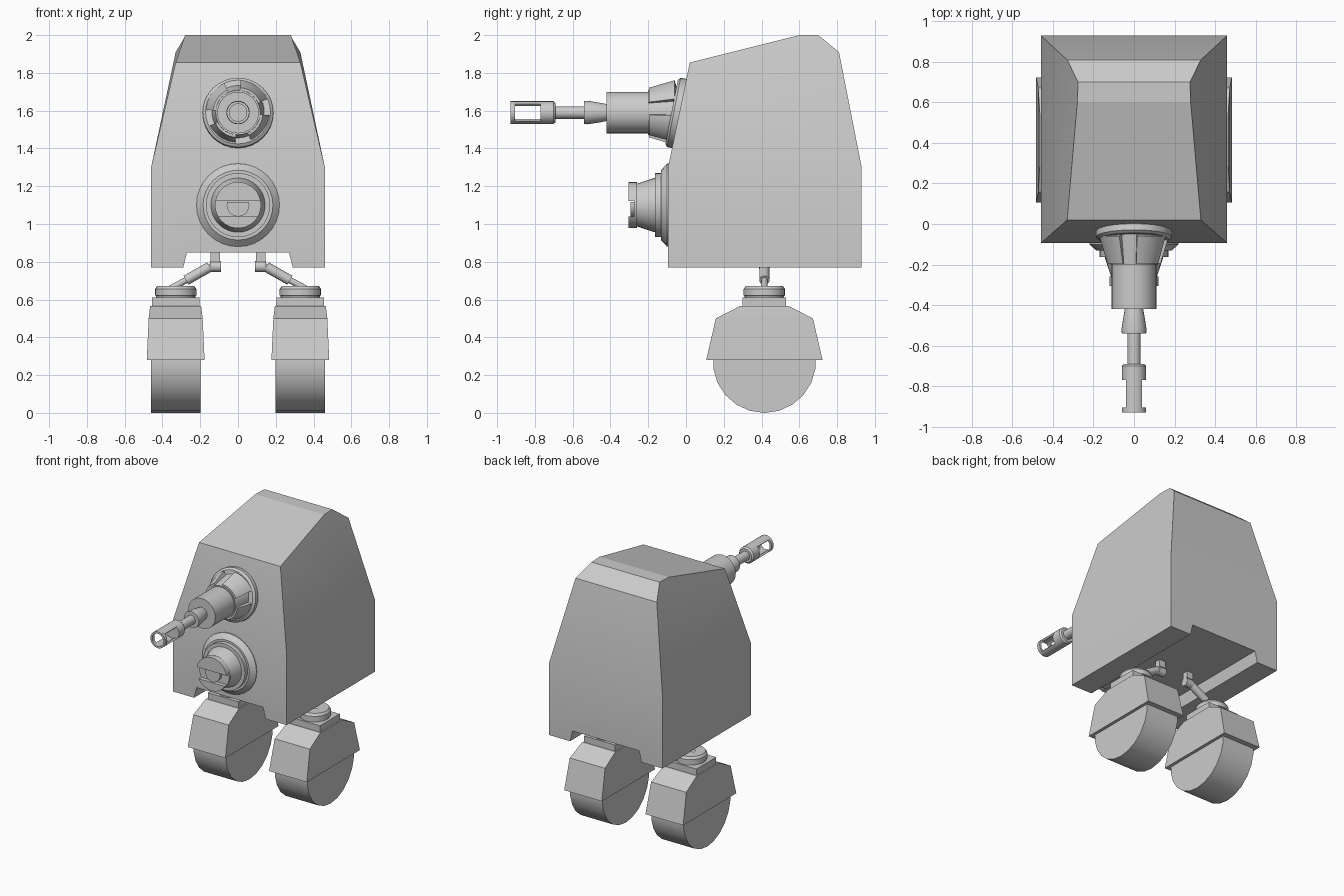
import bpy, bmesh, math
from mathutils import Matrix, Vector

cube = bpy.data.objects.get("Cube")
if cube:
    bpy.data.objects.remove(cube, do_unlink=True)

GREY = (0.6, 0.6, 0.6, 1)
grey = bpy.data.materials.new("plain grey")
grey.use_nodes = True
grey.diffuse_color = GREY
grey.node_tree.nodes["Principled BSDF"].inputs["Base Color"].default_value = GREY

FORWARD = Matrix.Rotation(math.radians(90), 4, 'X')
TILTED = Matrix.Rotation(math.radians(79), 4, 'X')


def finish(name, bm, matrix=Matrix(), angle=30):
    bmesh.ops.recalc_face_normals(bm, faces=bm.faces)
    mesh = bpy.data.meshes.new(name)
    bm.transform(matrix)
    bm.to_mesh(mesh)
    bm.free()
    mesh.materials.append(grey)
    ob = bpy.data.objects.new(name, mesh)
    bpy.context.collection.objects.link(ob)
    bpy.ops.object.select_all(action='DESELECT')
    ob.select_set(True)
    bpy.context.view_layer.objects.active = ob
    bpy.ops.object.shade_smooth_by_angle(angle=math.radians(angle))
    return ob


def bridge(bm, a, b, wrap=True):
    for i in range(len(a) if wrap else len(a) - 1):
        j = (i + 1) % len(a)
        bm.faces.new((a[i], a[j], b[j], b[i]))


def lathe(name, profile, origin, turn=FORWARD, n=32):
    """Solid of revolution from (radius, distance) pairs, capped at both ends."""
    bm = bmesh.new()
    loops = [[bm.verts.new((r * math.cos(math.tau * k / n), r * math.sin(math.tau * k / n), h))
              for k in range(n)] for r, h in profile]
    for a, b in zip(loops, loops[1:]):
        bridge(bm, a, b)
    bm.faces.new(loops[0])
    bm.faces.new(loops[-1])
    return finish(name, bm, Matrix.Translation(origin) @ turn)


def sector(name, section, origin, turn, start, end, n=10):
    """Closed (radius, distance) section swept through part of a circle."""
    bm = bmesh.new()
    loops = []
    for k in range(n + 1):
        t = math.radians(start + (end - start) * k / n)
        loops.append([bm.verts.new((r * math.cos(t), r * math.sin(t), h)) for r, h in section])
    for a, b in zip(loops, loops[1:]):
        bridge(bm, a, b)
    bm.faces.new(loops[0])
    bm.faces.new(loops[-1])
    return finish(name, bm, Matrix.Translation(origin) @ turn)


def segment(name, radius, start, end, origin, depth, n=14):
    """Circle segment plate facing forward."""
    bm = bmesh.new()
    rings = []
    for h in (0, depth):
        angles = [math.radians(start + (end - start) * k / n) for k in range(n + 1)]
        rings.append([bm.verts.new((radius * math.cos(t), radius * math.sin(t), h)) for t in angles])
    bridge(bm, *rings)
    for r in rings:
        bm.faces.new(r)
    return finish(name, bm, Matrix.Translation(origin) @ FORWARD)


def stack(name, sections, x, y):
    """Rectangular sections (height, half width, half depth) joined upward."""
    bm = bmesh.new()
    loops = [[bm.verts.new((x + sx * w, y + sy * d, z))
              for sx, sy in ((-1, -1), (1, -1), (1, 1), (-1, 1))] for z, w, d in sections]
    for a, b in zip(loops, loops[1:]):
        bridge(bm, a, b)
    bm.faces.new(loops[0])
    bm.faces.new(loops[-1])
    return finish(name, bm, angle=5)


def rod(name, a, b, r1, r2, n=16):
    a, b = Vector(a), Vector(b)
    turn = (b - a).to_track_quat('Z', 'Y').to_matrix().to_4x4()
    return lathe(name, [(r1, 0), (r2, (b - a).length)], a, turn, n)


# Body: lower block with a channel underneath, tapering to a sloped roof
bm = bmesh.new()
lower = [(0.46, 1.3), (0.46, 0.77), (0.29, 0.77), (0.27, 0.85)]
lower += [(-x, z) for x, z in reversed(lower)]
front, back = [[bm.verts.new((x, y, z)) for x, z in lower] for y in (-0.095, 0.93)]
bridge(bm, front, back, wrap=False)
bm.faces.new(front)
bm.faces.new(back)
upper = [(0.33, 0.02, 1.855), (0.28, 0.6, 2.0), (0.276, 0.7, 2.0), (0.33, 0.81, 1.91)]
rows = [(front[0], front[-1])]
rows += [tuple(bm.verts.new((s * x, y, z)) for s in (1, -1)) for x, y, z in upper]
rows.append((back[0], back[-1]))
for a, b in zip(rows, rows[1:]):
    bm.faces.new((a[0], a[1], b[1], b[0]))
for side in (0, 1):
    bm.faces.new([row[side] for row in rows])
finish("body", bm, angle=13.9)

# Upper gun: tilted mounting ring, slotted collar and stepped barrel
mount = (0, -0.035, 1.585)
lathe("gun_mounting_ring", [(0.187, -0.02), (0.187, 0.03), (0.172, 0.042)], mount, TILTED)
lathe("gun_collar_core", [(0.145, 0), (0.118, 0.16)], (0, -0.04, 1.59))
for k in range(4):
    sector("gun_collar_panel", [(0.1, 0), (0.172, 0.02), (0.132, 0.155), (0.1, 0.155)],
           (0, -0.04, 1.59), FORWARD, 90 * k - 65, 90 * k - 5)
lathe("gun_barrel", [(0.11, 0), (0.11, 0.26)], (0, -0.16, 1.59))
lathe("gun_barrel_neck", [(0.044, 0), (0.05, 0.03), (0.062, 0.105), (0.06, 0.125)],
      (0, -0.415, 1.59), n=24)
lathe("gun_rod", [(0.033, 0), (0.033, 0.18)], (0, -0.53, 1.59), n=24)

# Muzzle: open tube with a window on each side
lathe("muzzle_base", [(0.05, 0), (0.06, 0.012), (0.06, 0.08)], (0, -0.69, 1.59), n=24)
for mid in (90, 270):
    sector("muzzle_bar", [(0.046, 0), (0.06, 0), (0.06, 0.15), (0.046, 0.15)],
           (0, -0.765, 1.59), FORWARD, mid - 41, mid + 41)
for mid in (0, 180):
    sector("muzzle_rim", [(0.046, 0), (0.06, 0), (0.06, 0.025), (0.046, 0.025)],
           (0, -0.905, 1.59), FORWARD, mid - 90, mid + 90, 14)

# Lower sensor: stepped base, tapered neck and slotted head with an eye
eye = (0, -0.09, 1.1)
lathe("sensor_base", [(0.22, -0.02), (0.22, 0.01), (0.185, 0.042), (0.17, 0.042), (0.17, 0.073)], eye)
lathe("sensor_neck", [(0.145, 0.06), (0.143, 0.08), (0.113, 0.17), (0.122, 0.17), (0.122, 0.185)], eye)
face = (0, -0.27, 1.1)
segment("sensor_upper_cap", 0.122, 10, 170, face, 0.035)
segment("sensor_lower_cap", 0.122, 210, 330, face, 0.035)
segment("sensor_eye", 0.06, 165, 375, face, 0.025)

# Legs: bracket, angled strut, swivel, housing and wheel on each side
SIDEWAYS = Matrix.Rotation(math.radians(90), 4, 'Y')
for s, label in ((1, "left"), (-1, "right")):
    x, y = s * 0.33, 0.415
    stack(label + "_bracket", [(0.80, 0.025, 0.022), (0.86, 0.025, 0.022)], s * 0.12, y)
    rod(label + "_knuckle", (s * 0.09, y, 0.775), (s * 0.148, y, 0.775), 0.03, 0.03)
    rod(label + "_strut_pin", (s * 0.12, y, 0.79), (s * 0.37, y, 0.65), 0.014, 0.018)
    rod(label + "_strut", (s * 0.15, y, 0.773), (s * 0.275, y, 0.702), 0.027, 0.027)
    lathe(label + "_swivel", [(0.105, 0.6), (0.105, 0.62), (0.11, 0.622), (0.11, 0.655), (0.098, 0.672)],
          (x, y, 0), Matrix(), 24)
    stack(label + "_housing", [(0.28, 0.153, 0.308), (0.5, 0.143, 0.257),
                               (0.565, 0.135, 0.13), (0.565, 0.125, 0.115), (0.612, 0.125, 0.115)], x, y)
    lathe(label + "_wheel", [(0.13, -0.131), (0.273, -0.131), (0.273, 0.131), (0.13, 0.131)],
          (x, y, 0.273), SIDEWAYS, 22)
